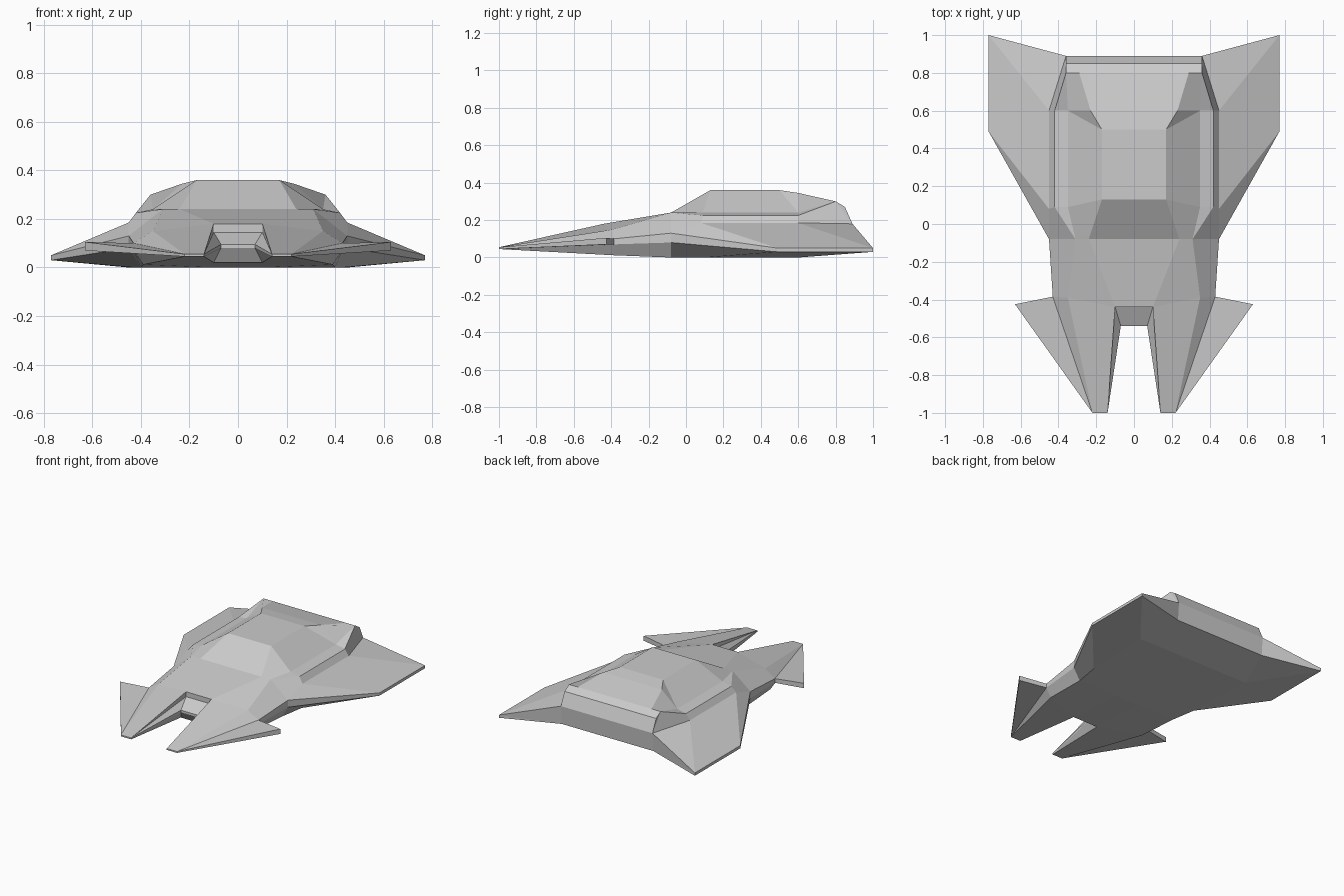
import bpy

if "Cube" in bpy.data.objects:
    bpy.data.objects.remove(bpy.data.objects["Cube"])


def skin(name, rows, centre=None):
    """Loft quads through half-section rows, mirrored across x = 0.
    centre adds a point on the mirror plane at the 'first' or 'last' end of each row."""
    verts, faces = {}, []

    def vid(p):
        return verts.setdefault(tuple(p), len(verts))

    full = []
    for r in rows:
        r = list(r)
        if centre == 'first':
            r.insert(0, (0, r[0][1], r[0][2]))
        elif centre == 'last':
            r.append((0, r[-1][1], r[-1][2]))
        full.append([vid(p) for p in r])
    for a, b in zip(full, full[1:]):
        for j in range(len(a) - 1):
            f = list(dict.fromkeys((a[j], a[j + 1], b[j + 1], b[j])))
            if len(f) > 2:
                faces.append(f)
    me = bpy.data.meshes.new(name)
    me.from_pydata(list(verts), [], faces)
    me.validate()
    ob = bpy.data.objects.new(name, me)
    bpy.context.collection.objects.link(ob)
    mod = ob.modifiers.new("mirror", 'MIRROR')
    mod.use_clip = True
    return ob


# Shared corner points
nose_in_top, nose_in_low = (.14, -1, .055), (.14, -1, .045)
nose_top, nose_low = (.22, -1, .055), (.22, -1, .045)
notch_top, notch_low = (.10, -.44, .18), (.10, -.50, .02)
deck_edge = (.35, -.39, .15)
side_top, side_low = (.43, -.385, .10), (.43, -.385, .07)
waist_top, waist_low = (.45, -.08, .13), (.45, -.08, .08)
keel_front = (.39, -.39, .012)
root_a, root_b, root_c = (.45, .08, .185), (.45, .6, .185), (.36, .89, .18)
tail_low = (.36, .88, .05)
tip_top, tip_low = (.77, 1, .05), (.77, 1, .03)

# Upper fuselage with raised cabin and sloped tail: roof edge, cabin base, shoulder, wing root
skin("fuselage", [
    [notch_top, deck_edge, deck_edge, side_top],
    [(.24, -.08, .24), (.31, -.08, .24), (.31, -.08, .24), waist_top],
    [(.17, .13, .36), (.35, .09, .24), (.42, .09, .225), root_a],
    [(.17, .5, .36), (.35, .6, .24), (.42, .6, .225), root_b],
    [(.23, .6, .345), (.35, .6, .24), (.42, .6, .225), root_b],
    [(.29, .8, .30), (.36, .8, .30), (.36, .8, .30), root_c],
    [(.29, .85, .27), (.36, .85, .27), (.36, .85, .27), root_c],
    [(.29, .89, .18), root_c, root_c, root_c],
    [(.29, .88, .05), tail_low, tail_low, tail_low],
], 'first')

# Swept wings with thin outer edge
skin("wing", [
    [waist_top, waist_top, waist_low],
    [root_a, (.77, .49, .05), (.77, .49, .03)],
    [root_b, tip_top, tip_low],
    [root_c, tip_top, tip_low],
    [tail_low, tip_top, tip_low],
    [tail_low, tail_low, tip_low],
])

# Narrow side wall between canard and wing
skin("flank", [[side_top, side_low], [waist_top, waist_low]])

# Underside
skin("belly", [
    [side_low, keel_front, notch_low],
    [waist_low, (.40, -.08, 0), (.10, -.08, 0)],
    [(.77, .49, .03), (.43, .1, 0), (.10, .1, 0)],
    [tip_low, (.45, .6, 0), (.10, .6, 0)],
    [tip_low, tail_low, (.10, .88, .05)],
], 'last')

# Front prongs: top, underside and blunt nose
skin("prong_top", [[nose_in_top, nose_top, nose_top],
                   [notch_top, deck_edge, side_top]])
skin("prong_underside", [[nose_low, nose_low, nose_in_low],
                         [side_low, keel_front, notch_low]])
skin("prong_nose", [[nose_in_low, nose_low], [nose_in_top, nose_top]])

# Notch between the prongs: back wall with sill, and prong inner walls
skin("notch", [
    [notch_low, nose_in_low],
    [(.07, -.54, .08), nose_in_low],
    [(.07, -.54, .095), nose_in_top],
    [(.10, -.44, .145), nose_in_top],
    [notch_top, nose_in_top],
], 'first')

# Front side fins
skin("canard", [
    [nose_top, nose_top, nose_low, nose_low],
    [side_top, (.63, -.425, .105), (.63, -.425, .07), side_low],
    [side_top, side_top, side_low, side_low],
])
